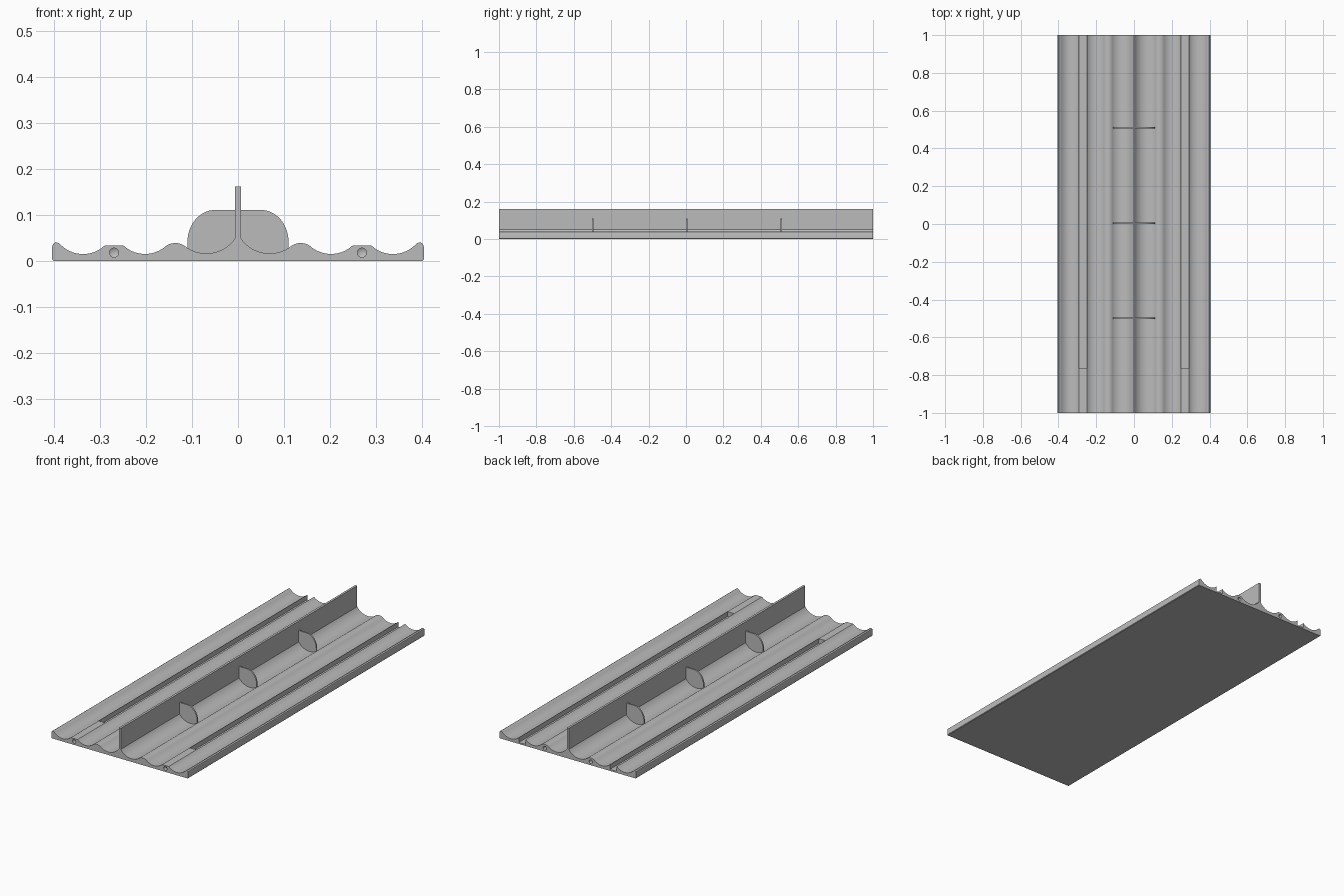
import bpy, bmesh, math
from mathutils import Vector, Matrix

cube = bpy.data.objects.get("Cube")
if cube:
    bpy.data.objects.remove(cube, do_unlink=True)

grey = bpy.data.materials.new("plain grey")
grey.use_nodes = True
grey.diffuse_color = (0.5, 0.5, 0.5, 1)
grey.node_tree.nodes["Principled BSDF"].inputs["Base Color"].default_value = grey.diffuse_color


def arc(a, b, sag, n=14):
    """Circular arc from a to b; positive sag bulges upward."""
    a, b = Vector(a), Vector(b)
    chord = b - a
    normal = Vector((-chord.y, chord.x)).normalized()
    if normal.y < 0:
        normal = -normal
    half = chord.length / 2
    radius = (half * half + sag * sag) / (2 * abs(sag))
    side = math.copysign(1, sag)
    centre = (a + b) / 2 + normal * (sag - side * radius)
    start = a - centre
    sweep = start.angle_signed(b - centre)
    pts = []
    for i in range(n + 1):
        t = -sweep * i / n
        c, s = math.cos(t), math.sin(t)
        pts.append((centre.x + start.x * c - start.y * s,
                    centre.y + start.x * s + start.y * c))
    return pts


def extrude(bm, outline, y0, y1):
    """Prism of an (x, z) outline between two y planes."""
    face = bm.faces.new([bm.verts.new((x, y0, z)) for x, z in outline])
    new = bmesh.ops.extrude_face_region(bm, geom=[face])["geom"]
    verts = [v for v in new if isinstance(v, bmesh.types.BMVert)]
    bmesh.ops.translate(bm, verts=verts, vec=(0, y1 - y0, 0))


def make(name, bm):
    bmesh.ops.recalc_face_normals(bm, faces=bm.faces)
    mesh = bpy.data.meshes.new(name)
    bm.to_mesh(mesh)
    bm.free()
    mesh.materials.append(grey)
    ob = bpy.data.objects.new(name, mesh)
    bpy.context.collection.objects.link(ob)
    return ob


def smooth(ob):
    bpy.ops.object.select_all(action='DESELECT')
    ob.select_set(True)
    bpy.context.view_layer.objects.active = ob
    bpy.ops.object.shade_smooth_by_angle(angle=math.radians(28))


# Scalloped plate with central fin: half outline from bottom edge to fin top
half = [(0.402, 0), (0.405, 0.003), (0.405, 0.031), (0.403, 0.037),
        (0.397, 0.041), (0.390, 0.0385)]
half += arc((0.384, 0.033), (0.29, 0.034), -0.0185)
half += arc((0.25, 0.034), (0.157, 0.0325), -0.018)
half += arc((0.157, 0.0325), (0.112, 0.0295), 0.008)[1:]
half += arc((0.112, 0.0295), (0.006, 0.05), -0.0225)[1:]
half.append((0.006, 0.162))
outline = half + [(-x, z) for x, z in reversed(half)]
bm = bmesh.new()
extrude(bm, outline, -1, 1)
plate = make("ribbed_plate", bm)

# Cutters: long open slots and blind drilled holes at both ends
bm = bmesh.new()


def drill(x, end):
    rings, n = [], 20
    for depth in (-0.02, 0.07):
        rings.append([bm.verts.new((x + 0.01 * math.cos(i * math.tau / n), end * (1 - depth),
                                    0.018 + 0.01 * math.sin(i * math.tau / n))) for i in range(n)])
    tip = bm.verts.new((x, end * 0.924, 0.018))
    bm.faces.new(rings[0])
    for i in range(n):
        j = (i + 1) % n
        bm.faces.new((rings[0][i], rings[0][j], rings[1][j], rings[1][i]))
        bm.faces.new((rings[1][i], rings[1][j], tip))


for side in (-1, 1):
    extrude(bm, [(side * x, z) for x, z in ((0.25, 0.008), (0.29, 0.008),
                                            (0.29, 0.06), (0.25, 0.06))], -0.765, 1.05)
    drill(side * 0.27, -1)
    drill(side * 0.136, 1)
cutter = make("slot_and_hole_cutter", bm)
cutter.hide_render = True

cut = plate.modifiers.new("cut", 'BOOLEAN')
cut.operation = 'DIFFERENCE'
cut.solver = 'EXACT'
cut.object = cutter
bpy.ops.object.select_all(action='DESELECT')
plate.select_set(True)
bpy.context.view_layer.objects.active = plate
bpy.ops.object.modifier_apply(modifier=cut.name)
bpy.data.objects.remove(cutter, do_unlink=True)
smooth(plate)

# Rounded gussets bracing the fin
top = [(0.11, 0.025), (0.11, 0.037)]
top += [(0.05 + 0.06 * math.cos(a), 0.042 + 0.069 * math.sin(a))
        for a in (i * math.pi / 28 for i in range(15))]
gusset = [(0, 0.012), (0.068, 0.012)] + top + [(0, 0.111)]
for i, label in enumerate(("front", "middle", "rear")):
    y = -0.499 + 0.504 * i
    for side, word in ((1, "left"), (-1, "right")):
        bm = bmesh.new()
        extrude(bm, [(side * x, z) for x, z in gusset], y - 0.004, y + 0.004)
        smooth(make(f"{label}_{word}_gusset", bm))
